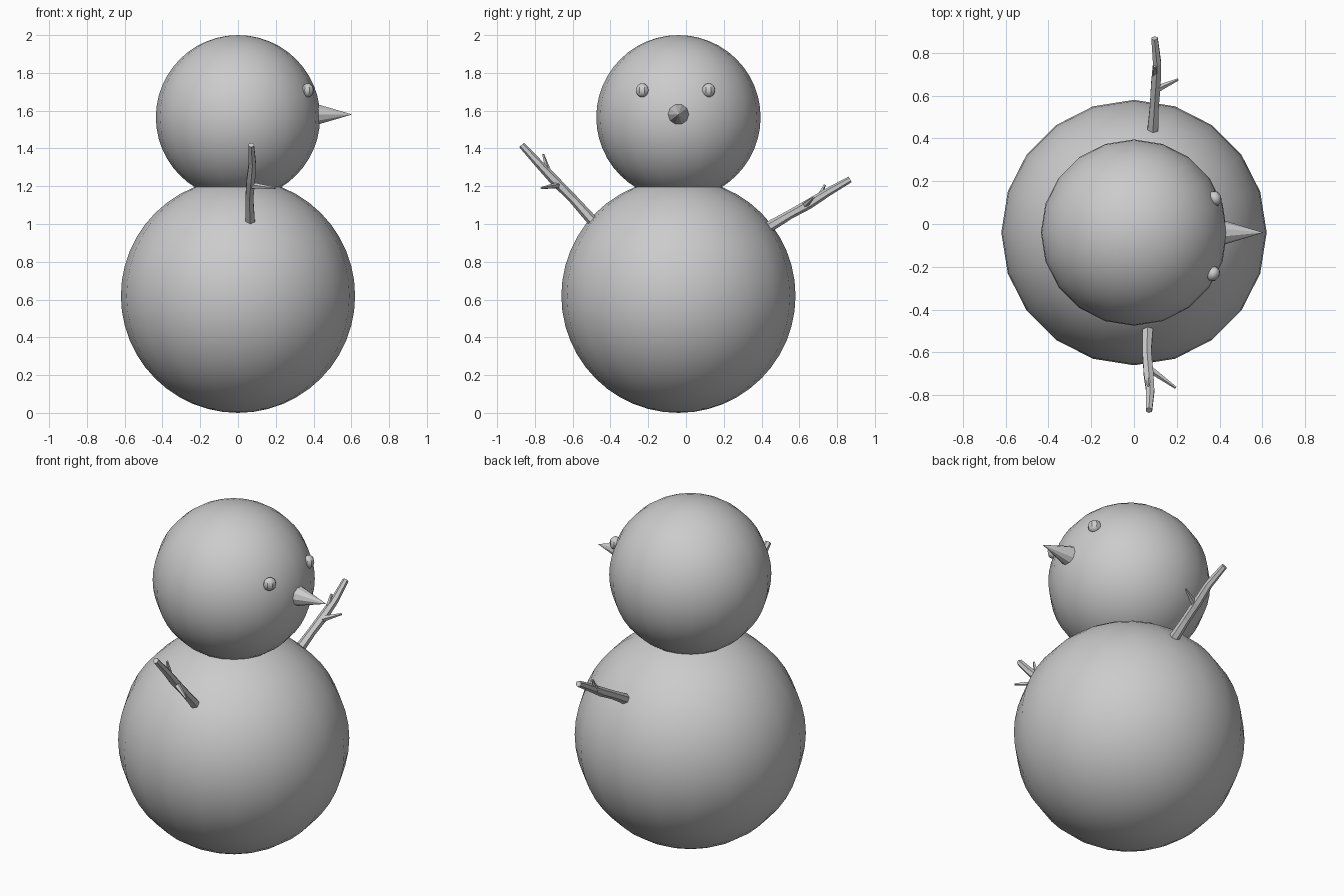
import bpy, bmesh, math
from mathutils import Vector

if "Cube" in bpy.data.objects:
    bpy.data.objects.remove(bpy.data.objects["Cube"])

Y0 = -0.04  # y of the body axis


def ball(name, loc, radius, segments, rings, scale=(1, 1, 1), turn=0):
    bpy.ops.mesh.primitive_uv_sphere_add(segments=segments, ring_count=rings,
                                         radius=radius, location=loc,
                                         rotation=(0, 0, turn))
    ob = bpy.context.object
    ob.name = name
    ob.scale = scale
    bpy.ops.object.shade_smooth_by_angle(angle=math.radians(30))
    return ob


def add_tube(bm, points, radii, sides):
    """Tapered, capped tube through the points."""
    pts = [Vector(p) for p in points]
    rings = []
    for i, (p, r) in enumerate(zip(pts, radii)):
        d = (pts[min(i + 1, len(pts) - 1)] - pts[max(i - 1, 0)]).normalized()
        u = d.cross(Vector((1, 0, 0.01))).normalized()
        v = d.cross(u)
        rings.append([bm.verts.new(p + r * (math.cos(a) * u + math.sin(a) * v))
                      for a in (2 * math.pi * k / sides for k in range(sides))])
    for a, b in zip(rings, rings[1:]):
        for k in range(sides):
            n = (k + 1) % sides
            bm.faces.new((a[k], a[n], b[n], b[k]))
    bm.faces.new(rings[0])
    bm.faces.new(rings[-1])


def branch(name, stem, twigs):
    bm = bmesh.new()
    add_tube(bm, stem, (0.029, 0.024, 0.026, 0.022, 0.017), 6)
    for path in twigs:
        add_tube(bm, path, (0.018, 0.006), 5)
    bmesh.ops.recalc_face_normals(bm, faces=bm.faces)
    mesh = bpy.data.meshes.new(name)
    bm.to_mesh(mesh)
    bm.free()
    bpy.context.collection.objects.link(bpy.data.objects.new(name, mesh))


# Snowballs
ball("body", (0, Y0, 0.62), 0.62, 20, 24)
ball("head", (0, Y0, 1.565), 0.435, 20, 24)

# Eyes
for side, y, x in (("left", 0.12, 0.378), ("right", -0.232, 0.37)):
    ball("eye_" + side, (x, y, 1.708), 0.037, 8, 8, (0.85, 1, 1),
         math.atan2(y - Y0, x))

# Carrot nose
bpy.ops.mesh.primitive_cone_add(vertices=10, radius1=0.063, radius2=0, depth=0.205,
                                location=(0.5025, Y0, 1.58),
                                rotation=(0, math.pi / 2, 0))
bpy.context.object.name = "nose"

# Branch arms with side twigs
branch("arm_right",
       [(0.065, -0.48, 1.00), (0.06, -0.60, 1.135), (0.068, -0.70, 1.235),
        (0.076, -0.78, 1.32), (0.07, -0.87, 1.418)],
       [[(0.07, -0.675, 1.205), (0.195, -0.765, 1.19)],
        [(0.068, -0.72, 1.25), (0.066, -0.757, 1.37)]])
branch("arm_left",
       [(0.088, 0.44, 0.985), (0.095, 0.55, 1.05), (0.102, 0.65, 1.105),
        (0.108, 0.75, 1.168), (0.096, 0.868, 1.236)],
       [[(0.105, 0.63, 1.10), (0.205, 0.675, 1.14)],
        [(0.1, 0.70, 1.135), (0.097, 0.735, 1.208)]])
